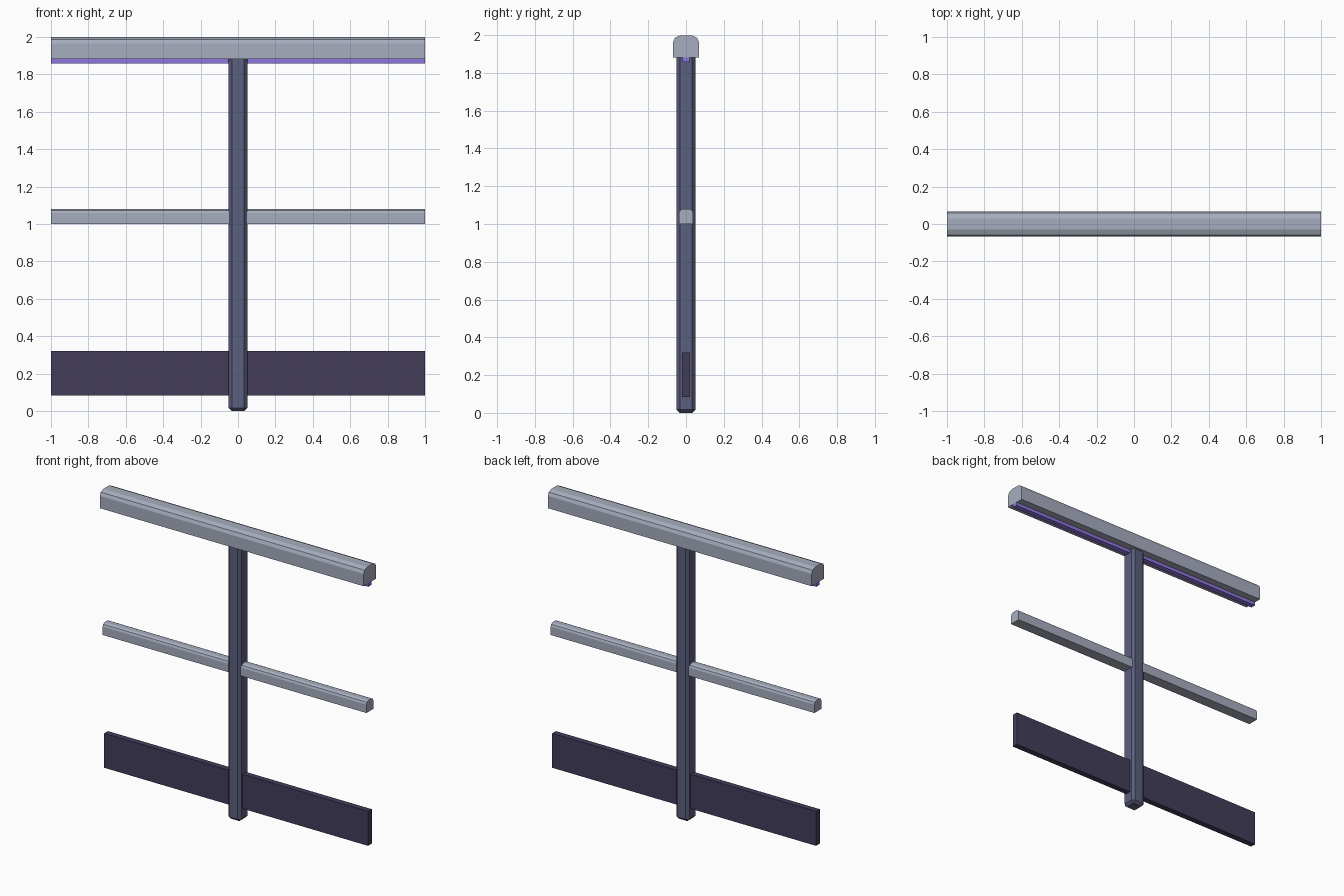
import bpy, bmesh

if "Cube" in bpy.data.objects:
    bpy.data.objects.remove(bpy.data.objects["Cube"])


def material(name, rgb):
    m = bpy.data.materials.new(name)
    m.diffuse_color = (*rgb, 1)
    m.use_nodes = True
    m.node_tree.nodes["Principled BSDF"].inputs["Base Color"].default_value = m.diffuse_color
    return m


def finish(name, bm, mat):
    bmesh.ops.recalc_face_normals(bm, faces=bm.faces)
    me = bpy.data.meshes.new(name)
    bm.to_mesh(me)
    bm.free()
    me.materials.append(mat)
    ob = bpy.data.objects.new(name, me)
    bpy.context.collection.objects.link(ob)
    return ob


def extrude_along_x(name, half, mat):
    """Mirror a half profile of (y, z) points and extrude it from x=-1 to x=1."""
    profile = half + [(-y, z) for y, z in reversed(half)]
    bm = bmesh.new()
    face = bm.faces.new([bm.verts.new((-1, y, z)) for y, z in profile])
    new = bmesh.ops.extrude_face_region(bm, geom=[face])["geom"]
    bmesh.ops.translate(bm, vec=(2, 0, 0),
                        verts=[v for v in new if isinstance(v, bmesh.types.BMVert)])
    # close the start cap if the extrusion left it open
    bmesh.ops.holes_fill(bm, edges=[e for e in bm.edges if e.is_boundary])
    return finish(name, bm, mat)


rail_mat = material("rail_grey", (0.39, 0.42, 0.52))
post_mat = material("post_blue_grey", (0.105, 0.115, 0.21))
board_mat = material("board_dark", (0.056, 0.047, 0.105))
light_mat = material("light_purple", (0.28, 0.18, 0.75))

# Rounded top handrail
extrude_along_x("top_rail", [(0.068, 1.881), (0.068, 1.965), (0.058, 1.987),
                             (0.03, 1.999)], rail_mat)

# Light strip under the handrail
extrude_along_x("light_strip", [(0.018, 1.858), (0.018, 1.89)], light_mat)

# Thin middle rail
extrude_along_x("middle_rail", [(0.038, 1.001), (0.038, 1.058), (0.032, 1.072),
                                (0.017, 1.08)], rail_mat)

# Kick board
extrude_along_x("kick_board", [(0.02, 0.084), (0.02, 0.32)], board_mat)

# Chamfered post
bm = bmesh.new()
bmesh.ops.create_cube(bm, size=1)
for v in bm.verts:
    v.co = (v.co.x * 0.1, v.co.y * 0.1, (v.co.z + 0.5) * 1.9)
bmesh.ops.bevel(bm, geom=list(bm.edges), offset=0.017, segments=1,
                profile=0.5, affect='EDGES')
finish("post", bm, post_mat)
